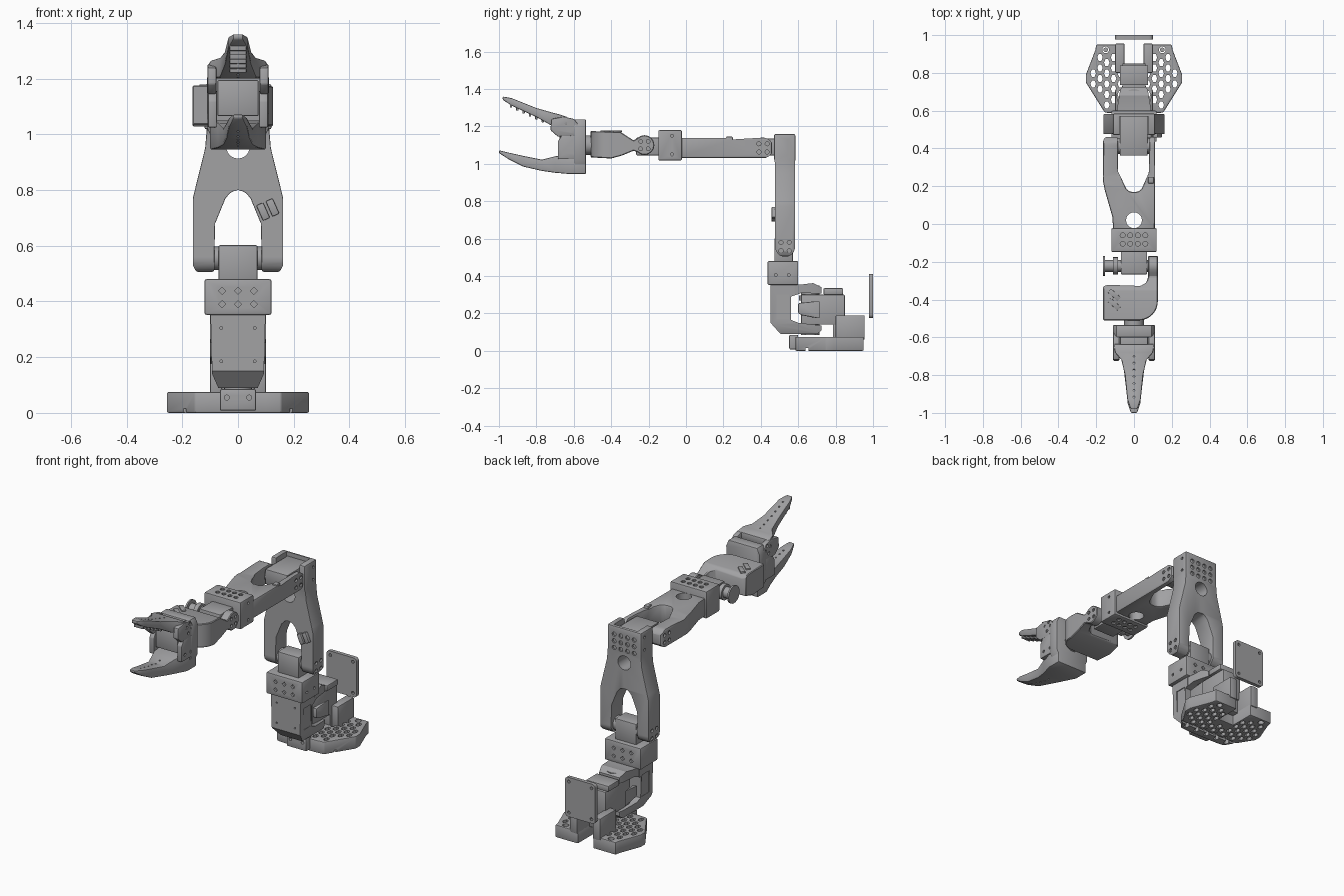
import bpy, bmesh, math
from mathutils import Matrix, Vector

if "Cube" in bpy.data.objects:
    bpy.data.objects.remove(bpy.data.objects["Cube"], do_unlink=True)

grey = bpy.data.materials.new("plain grey")
grey.use_nodes = True
COL = (0.36, 0.36, 0.37, 1)
grey.diffuse_color = COL
grey.node_tree.nodes["Principled BSDF"].inputs["Base Color"].default_value = COL
parts = []


# ---- helpers ----
def add(name, bm):
    bmesh.ops.recalc_face_normals(bm, faces=bm.faces)
    me = bpy.data.meshes.new(name)
    bm.to_mesh(me)
    bm.free()
    ob = bpy.data.objects.new(name, me)
    bpy.context.scene.collection.objects.link(ob)
    me.materials.append(grey)
    parts.append(ob)
    return ob


def bake(ob):
    dg = bpy.context.evaluated_depsgraph_get()
    me = bpy.data.meshes.new_from_object(ob.evaluated_get(dg))
    ob.modifiers.clear()
    ob.data = me


def bevel(ob, w, seg=2):
    m = ob.modifiers.new("bevel", 'BEVEL')
    m.width, m.segments, m.limit_method = w, seg, 'ANGLE'
    bake(ob)
    return ob


def combine(ob, other, op):
    m = ob.modifiers.new("cut", 'BOOLEAN')
    m.operation, m.object, m.solver = op, other, 'EXACT'
    bake(ob)
    parts.remove(other)
    bpy.data.objects.remove(other, do_unlink=True)
    return ob


def place(axis, u, v, w):
    return {'x': (w, u, v), 'y': (u, w, v), 'z': (u, v, w)}[axis]


def prism(name, axis, pts, lo, hi, bev=0):
    bm = bmesh.new()
    a, b = ([bm.verts.new(place(axis, u, v, w)) for u, v in pts] for w in (lo, hi))
    n = len(pts)
    bm.faces.new(a)
    bm.faces.new(b[::-1])
    for i in range(n):
        bm.faces.new((a[i], a[(i + 1) % n], b[(i + 1) % n], b[i]))
    ob = add(name, bm)
    return bevel(ob, bev) if bev else ob


def box(name, x, y, z, bev=0.006):
    return prism(name, 'z', [(x[0], y[0]), (x[1], y[0]), (x[1], y[1]), (x[0], y[1])], z[0], z[1], bev)


def arc(cu, cv, r, a0, a1, n=8):
    return [(cu + r * math.cos(math.radians(a0 + (a1 - a0) * i / n)),
             cv + r * math.sin(math.radians(a0 + (a1 - a0) * i / n))) for i in range(n + 1)]


def rods(name, axis, centres, r, lo, hi, n=16, stretch=1):
    """Several parallel rods (u, v centres) in one mesh."""
    bm = bmesh.new()
    for cu, cv in centres:
        ring = [(cu + r * math.cos(2 * math.pi * i / n), cv + r * stretch * math.sin(2 * math.pi * i / n))
                for i in range(n)]
        a, b = ([bm.verts.new(place(axis, u, v, w)) for u, v in ring] for w in (lo, hi))
        bm.faces.new(a)
        bm.faces.new(b[::-1])
        for i in range(n):
            bm.faces.new((a[i], a[(i + 1) % n], b[(i + 1) % n], b[i]))
    return add(name, bm)


def holes(ob, axis, centres, r, lo, hi, n=12, stretch=1):
    return combine(ob, rods("cutter", axis, centres, r, lo, hi, n, stretch), 'DIFFERENCE')


def loft(name, stations, bev=0.008):
    """Rectangular sections (y, z low, z high, half width) joined along y."""
    bm = bmesh.new()
    rings = [[bm.verts.new(p) for p in ((-w, y, a), (w, y, a), (w, y, b), (-w, y, b))] for y, a, b, w in stations]
    bm.faces.new(rings[0])
    bm.faces.new(rings[-1][::-1])
    for p, q in zip(rings, rings[1:]):
        for i in range(4):
            bm.faces.new((p[i], p[(i + 1) % 4], q[(i + 1) % 4], q[i]))
    return bevel(add(name, bm), bev)


def mirror(pts):
    return pts + [(-u, v) for u, v in reversed(pts)]


def grid(us, vs):
    return [(u, v) for u in us for v in vs]


# ---- base: perforated plate, open at the rear, with a front tab ----
plate = prism("base_plate", 'z', mirror([(0.05, 0.80), (0.05, 0.95), (0.20, 0.95), (0.205, 0.92), (0.255, 0.79),
                                         (0.255, 0.75), (0.155, 0.59), (0.10, 0.585)]), 0.0, 0.075, 0.006)
cells = []
for i in range(-6, 7):
    for j in range(6):
        x, y = i * 0.036, 0.63 + j * 0.056 + (i % 2) * 0.028
        if abs(x) < min(0.13 + (y - 0.59) * 0.62, 0.232, 0.232 - (y - 0.79) * 0.38) and y < 0.89:
            if abs(x) > 0.07 or y < 0.77:
                cells.append((x, y))
holes(plate, 'z', cells, 0.0145, -0.1, 0.2, 6, 1.5)
holes(plate, 'z', [(-0.15, 0.922), (0.15, 0.922)], 0.018, -0.1, 0.2)
combine(plate, box("cutter", (-0.5, 0.5), (0.64, 0.655), (-0.1, 0.015), 0), 'DIFFERENCE')
rods("base_bolt_rings", 'z', [(-0.15, 0.922), (0.15, 0.922)], 0.012, 0.02, 0.05)
tab = box("base_front_tab", (-0.065, 0.065), (0.552, 0.60), (0.008, 0.085))
holes(tab, 'y', [(-0.04, 0.055), (0.04, 0.055)], 0.009, 0.5, 0.57)

# ---- pan motor, its cradle and the rear mounting plate ----
for s in (-1, 1):
    x = sorted((s * 0.05, s * 0.10))
    box("base_pillar", x, (0.80, 0.955), (0.06, 0.19))
box("base_pillar_web", (-0.06, 0.06), (0.785, 0.84), (0.06, 0.19))
cradle = prism("pan_cradle", 'x', [(0.60, 0.20), (0.62, 0.19), (0.75, 0.165), (0.975, 0.165), (0.975, 0.325),
                                   (0.74, 0.325), (0.74, 0.27), (0.60, 0.255)], -0.10, 0.10, 0.006)
combine(cradle, prism("cutter", 'z', mirror([(0.2, 0.5), (0.2, 0.74), (0.105, 0.74), (0.075, 0.60), (0.075, 0.5)]),
                      0.1, 0.4), 'INTERSECT')
holes(cradle, 'z', [(0, 0.885)], 0.034, 0.22, 0.4, 16)
holes(cradle, 'x', [(0.88, 0.23)], 0.01, 0.09, 0.2)
box("pan_motor", (-0.062, 0.062), (0.615, 0.85), (0.14, 0.30))
box("pan_motor_cap", (-0.075, 0.075), (0.735, 0.84), (0.30, 0.335))
rods("pan_axle", 'z', [(0, 0.665)], 0.05, 0.085, 0.35, 24)
rods("pan_horn", 'z', [(0, 0.665)], 0.062, 0.27, 0.295, 24)
mount = prism("rear_mount_plate", 'y', [p for a, x, z in ((0, 0.08, 0.39), (90, -0.08, 0.39), (180, -0.08, 0.195),
              (270, 0.08, 0.195)) for p in arc(x, z, 0.02, a, a + 90, 4)], 0.978, 1.0)
holes(mount, 'y', grid((-0.075, 0.075), (0.20, 0.385)), 0.009, 0.9, 1.1)

# ---- shoulder yaw bracket: C shape around the pan motor ----
yaw = prism("shoulder_bracket", 'x', [(0.452, 0.36), (0.452, 0.15), (0.505, 0.09), (0.70, 0.09), (0.725, 0.11),
                                      (0.725, 0.135), (0.60, 0.15), (0.562, 0.165), (0.562, 0.29), (0.62, 0.31),
                                      (0.725, 0.305), (0.725, 0.34), (0.68, 0.362), (0.62, 0.355)], -0.10, 0.10)
combine(yaw, prism("cutter", 'y', mirror([(0.07, 0.05), (0.07, 0.088), (0.093, 0.14), (0.10, 0.40)]), 0.3, 0.8),
        'INTERSECT')
combine(yaw, prism("cutter", 'z', mirror([(0.2, 0.4), (0.2, 0.58), (0.095, 0.58), (0.075, 0.70), (0.04, 0.8)]),
                   0, 0.5), 'INTERSECT')
for s in (-1, 1):
    x = sorted((s * 0.092, s * 0.12))
    combine(yaw, box("cutter", x, (0.485, 0.552), (0.17, 0.30), 0), 'DIFFERENCE')
holes(yaw, 'y', grid((-0.06, 0.06), (0.185, 0.305)), 0.005, 0.40, 0.46)


# ---- motor holders with perforated faces ----
def holder(name, y, z, axis, centres, ends):
    ob = box(name, (-0.12, 0.12), y, z, 0.007)
    for lo, hi in ends:
        holes(ob, axis, centres, 0.013, lo, hi, 4 if axis == 'y' else 10)
    return ob


sh = holder("shoulder_holder", (0.436, 0.60), (0.352, 0.48), 'y',
            grid((-0.057, 0, 0.057), (0.39, 0.438)) + grid((-0.028 - 0.085, ), ()), ((0.42, 0.448), (0.588, 0.62)))
holes(sh, 'x', [(0.48, 0.405), (0.55, 0.405)], 0.008, 0.11, 0.2)
box("shoulder_motor", (-0.07, 0.07), (0.472, 0.572), (0.47, 0.602))
rods("shoulder_axle", 'x', [(0.528, 0.555)], 0.042, -0.10, 0.10, 24)

# ---- upper arm: forked front outline trimmed to the side outline ----
arm = prism("upper_arm", 'y', mirror([(0, 0.80), (0.025, 0.793), (0.045, 0.77), (0.082, 0.68), (0.085, 0.56),
                                      (0.085, 0.505), (0.15, 0.505), (0.162, 0.53), (0.162, 0.77), (0.155, 0.80),
                                      (0.118, 0.95), (0.112, 1.02), (0.112, 1.16)]), 0.47, 0.585, 0.010)
combine(arm, prism("cutter", 'x', [(0.47, 1.2), (0.47, 1.03), (0.477, 1.0), (0.477, 0.56)]
                   + arc(0.53, 0.555, 0.053, 180, 360, 12) + [(0.583, 1.0), (0.585, 1.03), (0.585, 1.2)], -0.3, 0.3),
        'INTERSECT')
holes(arm, 'y', [(0, 0.955)], 0.042, 0.3, 0.8, 24)
combine(arm, box("cutter", (-0.078, 0.078), (0.4, 0.57), (1.035, 1.2), 0), 'DIFFERENCE')
holes(arm, 'y', grid((-0.066, -0.022, 0.022, 0.066), (1.03, 1.07, 1.11)), 0.013, 0.575, 0.7, 10)
for lo, hi in ((-0.2, -0.152), (0.152, 0.2)):
    holes(arm, 'x', grid((0.508, 0.552), (0.535, 0.58)), 0.011, lo, hi)
for lo, hi in ((-0.2, -0.104), (0.104, 0.2)):
    holes(arm, 'x', [(0.55, 1.05), (0.55, 1.125)], 0.008, lo, hi)
clip = [box("cable_clip", (x, x + 0.027), (0.458, 0.482), (0.695, 0.755), 0.003) for x in (-0.032, 0.005)]
for ob in clip:
    ob.data.transform(Matrix.Translation((0.107, 0, 0.73)) @ Matrix.Rotation(math.radians(-24), 4, 'Y')
                      @ Matrix.Translation((0, 0, -0.725)))
box("elbow_motor", (-0.075, 0.072), (0.362, 0.575), (1.045, 1.135))
rods("elbow_axle", 'x', [(0.412, 1.085)], 0.042, -0.10, 0.10, 24)

# ---- forearm: uneven fork seen from above, rounded at the elbow ----
fore = prism("forearm", 'z', [(-0.11, -0.03), (0.11, -0.03), (0.112, 0.46), (0.082, 0.46), (0.078, 0.27),
                              (0.04, 0.185), (0.02, 0.17), (-0.02, 0.17), (-0.04, 0.185), (-0.085, 0.28),
                              (-0.085, 0.46), (-0.155, 0.46), (-0.163, 0.44), (-0.163, 0.22), (-0.155, 0.18),
                              (-0.115, 0.04)], 1.03, 1.14, 0.010)
combine(fore, prism("cutter", 'x', [(-0.1, 1.03), (0.30, 1.028)] + arc(0.412, 1.085, 0.055, -90, 90, 12)
                    + [(0.25, 1.13), (0.22, 1.137), (-0.1, 1.138)], -0.3, 0.3), 'INTERSECT')
holes(fore, 'z', [(0, 0.02)], 0.042, 0.9, 1.3, 24)
for lo, hi in ((-0.2, -0.153), (0.102, 0.2)):
    holes(fore, 'x', grid((0.39, 0.434), (1.063, 1.107)), 0.011, lo, hi)
box("cable_cover", (0.075, 0.105), (0.215, 0.25), (1.10, 1.145), 0.004)

# ---- wrist motor, holder and uneven wrist bracket ----
wh = holder("wrist_holder", (-0.148, -0.022), (1.018, 1.18), 'z', grid((-0.06, -0.02, 0.02, 0.06), (-0.105, -0.06)),
            ((1.0, 1.028), (1.17, 1.2)))
holes(wh, 'x', [(-0.075, 1.05), (-0.075, 1.15)], 0.008, 0.11, 0.2)
box("wrist_motor", (-0.07, 0.07), (-0.267, -0.14), (1.045, 1.14))
rods("wrist_axle", 'x', [(-0.222, 1.10)], 0.032, -0.155, 0.10, 20)
rods("wrist_left_horn", 'x', [(-0.222, 1.10)], 0.052, -0.163, -0.153, 24)
rods("wrist_inner_horn", 'x', [(-0.222, 1.10)], 0.046, -0.11, -0.085, 24)
wrist = prism("wrist_bracket", 'z', [(-0.163, -0.51), (-0.163, -0.33), (-0.14, -0.322), (0.035, -0.328),
                                     (0.065, -0.31), (0.075, -0.28), (0.075, -0.165), (0.126, -0.165)]
              + arc(0.026, -0.41, 0.10, 0, -90, 8), 1.02, 1.19)
combine(wrist, prism("cutter", 'x', [(-0.52, 1.035), (-0.40, 1.028), (-0.34, 1.045), (-0.28, 1.07)]
                     + arc(-0.222, 1.10, 0.053, -135, 135, 12)
                     + [(-0.28, 1.125), (-0.35, 1.17), (-0.52, 1.175)], -0.3, 0.3), 'INTERSECT')
bevel(wrist, 0.004, 1)
holes(wrist, 'x', grid((-0.242, -0.202), (1.08, 1.12)), 0.010, 0.116, 0.2)
for i, y in enumerate((-0.375, -0.425)):
    slot = box("wrist_slot_cover", (-0.035, 0.035), (-0.013, 0.013), (1.168, 1.179), 0.002)
    slot.data.transform(Matrix.Translation((-0.105, y, 0)) @ Matrix.Rotation(math.radians(-42), 4, 'Z'))
rods("roll_axle", 'y', [(0, 1.10)], 0.052, -0.545, -0.49, 24)

# ---- gripper body with the fixed lower jaw ----
body = prism("gripper_body", 'y', mirror([(0.075, 0.948), (0.11, 1.02), (0.112, 1.20), (0.095, 1.238)]),
             -0.60, -0.535, 0.007)
for s in (-1, 1):
    x = sorted((s * 0.076, s * 0.108))
    cheek = prism("gripper_cheek", 'x', [(-0.58, 1.025), (-0.685, 1.025), (-0.685, 1.12), (-0.66, 1.16),
                                         (-0.58, 1.16)], x[0], x[1], 0.005)
    holes(cheek, 'x', [(-0.655, 1.06), (-0.60, 1.06)], 0.009, s * 0.104 - 0.003, s * 0.104 + 0.02)
    # moving jaw hub, one on each side
    hub = prism("jaw_hub", 'x', [(-0.575, 1.15), (-0.575, 1.21), (-0.60, 1.24), (-0.655, 1.252), (-0.72, 1.24),
                                 (-0.725, 1.18), (-0.685, 1.145)], x[0] + s * 0.002, x[1] + s * 0.002, 0.006)
    holes(hub, 'x', [(-0.625, 1.178), (-0.595, 1.20), (-0.64, 1.215), (-0.61, 1.228)], 0.009,
          s * 0.107 - 0.004, s * 0.107 + 0.02)
box("gripper_motor", (-0.074, 0.074), (-0.675, -0.58), (1.065, 1.195))
low = loft("lower_jaw", [(-0.535, 0.945, 1.01, 0.10), (-0.62, 0.945, 1.05, 0.10), (-0.70, 0.952, 1.04, 0.072),
                         (-0.77, 0.962, 1.022, 0.054), (-0.87, 0.985, 1.042, 0.042), (-0.95, 1.025, 1.06, 0.033),
                         (-1.0, 1.058, 1.072, 0.017)], 0.006)
up = loft("upper_jaw", [(-0.635, 1.205, 1.25, 0.108), (-0.68, 1.20, 1.265, 0.10), (-0.72, 1.205, 1.275, 0.066),
                        (-0.80, 1.25, 1.298, 0.048), (-0.93, 1.31, 1.35, 0.035), (-0.98, 1.342, 1.36, 0.018)], 0.006)
# grip holes along both fingers
holes(up, 'z', [(0, -0.70 - 0.036 * i) for i in range(7)], 0.005, 1.1, 1.5, 8)
holes(low, 'z', [(0, -0.74 - 0.036 * i) for i in range(6)], 0.005, 0.8, 1.2, 8)
for i in range(6):
    y = -0.76 - 0.034 * i
    box("upper_grip_ridge", (-0.03, 0.03), (y - 0.012, y), (1.222 - (y + 0.76) * 0.46, 1.26 - (y + 0.76) * 0.46), 0.002)

# ---- smooth shading with sharp corners kept ----
bpy.ops.object.select_all(action='DESELECT')
for ob in parts:
    ob.select_set(True)
bpy.context.view_layer.objects.active = parts[0]
bpy.ops.object.shade_smooth_by_angle(angle=math.radians(30))
